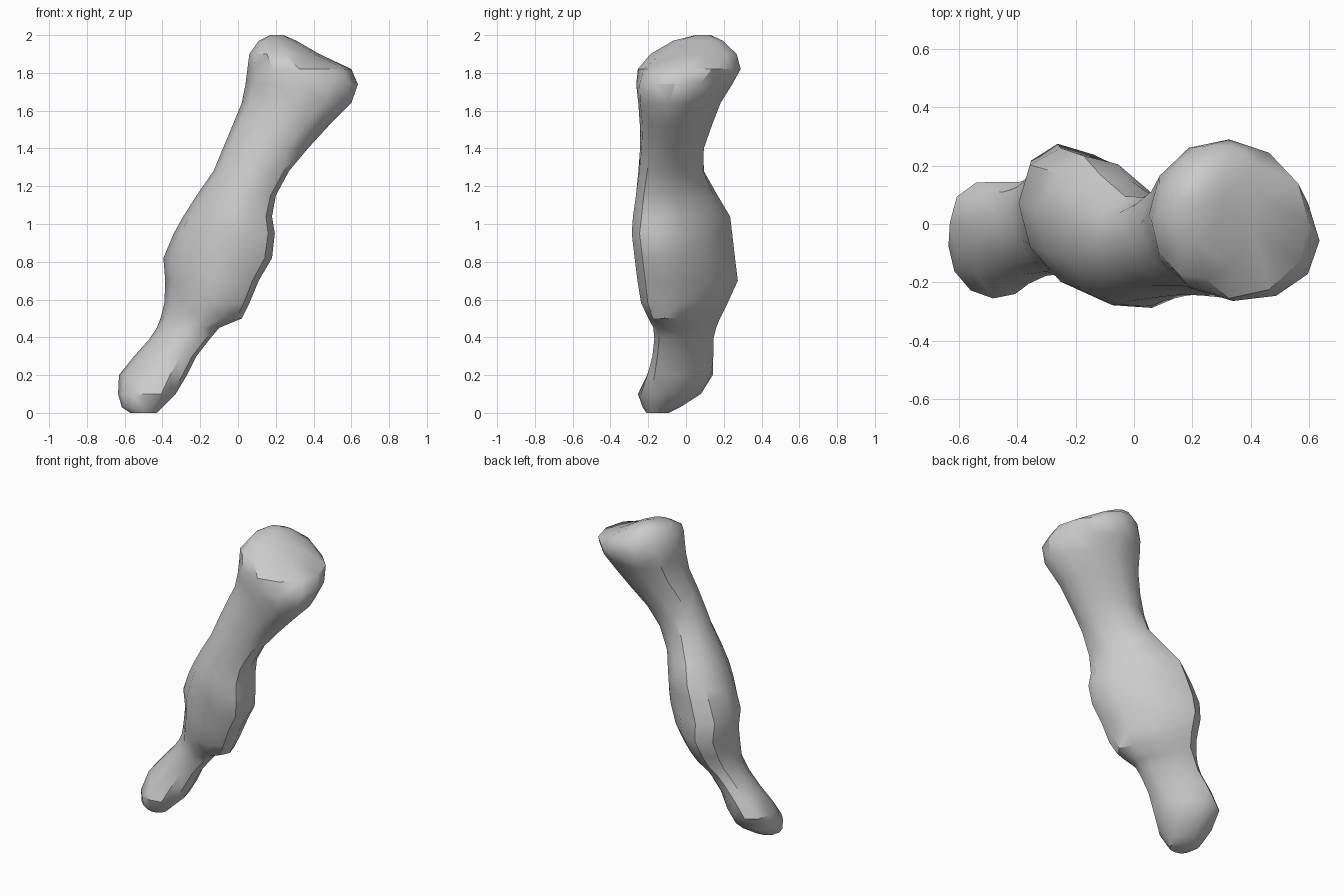
import bpy, bmesh, math

cube = bpy.data.objects.get("Cube")
if cube:
    bpy.data.objects.remove(cube, do_unlink=True)

SIDES = 12

# Each level: height, x range, y range, skew of the oval
LEVELS = [
    (0.0, -.57, -.43, -.21, -.09, -.1),
    (.03, -.615, -.4, -.23, -.03, -.1),
    (.1, -.635, -.33, -.255, .08, -.1),
    (.2, -.63, -.27, -.21, .145, -.3),
    (.3, -.55, -.22, -.18, .145, -.4),
    (.39, -.47, -.15, -.17, .145, -.4),
    (.45, -.43, -.1, -.175, .16, -.4),
    (.5, -.41, .02, -.2, .18, -.45),
    (.58, -.39, .06, -.24, .22, -.42),
    (.7, -.385, .11, -.26, .275, -.42),
    (.82, -.395, .18, -.275, .26, -.42),
    (.95, -.34, .195, -.29, .245, -.42),
    (1.04, -.29, .18, -.285, .235, -.38),
    (1.15, -.22, .2, -.27, .17, -.35),
    (1.28, -.13, .27, -.255, .1, -.25),
    (1.4, -.08, .37, -.245, .1, -.2),
    (1.52, -.03, .48, -.245, .14, -.15),
    (1.64, .02, .6, -.255, .19, -.2),
    (1.74, .04, .635, -.265, .25, -.15),
    (1.82, .05, .6, -.255, .29, -.05),
    (1.9, .06, .43, -.19, .275, .2),
    (1.97, .11, .31, -.07, .2, .2),
    (2.0, .17, .24, .05, .13, 0),
]


def add_ring(bm, level):
    """Skewed oval lying flat, flatter on its back right side."""
    z, x0, x1, y0, y1, skew = level
    ring = []
    for i in range(SIDES):
        t = math.tau * i / SIDES
        turn = skew * (1 + .4 * math.cos(t - math.pi / 4))
        x = (x0 + x1) / 2 + (x1 - x0) / 2 * math.cos(t)
        y = (y0 + y1) / 2 + (y1 - y0) / 2 * math.sin(t + turn)
        ring.append(bm.verts.new((x, y, z)))
    return ring


def flat_material(name, value):
    mat = bpy.data.materials.new(name)
    mat.use_nodes = True
    color = (value, value, value, 1)
    mat.diffuse_color = color
    for node in mat.node_tree.nodes:
        if node.type == "BSDF_PRINCIPLED":
            node.inputs["Base Color"].default_value = color
    return mat


# Loft the bone shaft and both knuckle ends
bm = bmesh.new()
rings = [add_ring(bm, level) for level in LEVELS]
for low, high in zip(rings, rings[1:]):
    for i in range(SIDES):
        j = (i + 1) % SIDES
        bm.faces.new((low[i], low[j], high[j], high[i]))
bm.faces.new(list(reversed(rings[0])))
bm.faces.new(rings[-1])

# Facet the surface
bmesh.ops.triangulate(bm, faces=bm.faces[:], quad_method="SHORT_EDGE")
bmesh.ops.recalc_face_normals(bm, faces=bm.faces[:])

mesh = bpy.data.meshes.new("bone")
bm.to_mesh(mesh)
bm.free()
mesh.materials.append(flat_material("light grey", .6))

bone = bpy.data.objects.new("bone", mesh)
bpy.context.collection.objects.link(bone)
bpy.ops.object.select_all(action="DESELECT")
bone.select_set(True)
bpy.context.view_layer.objects.active = bone
bpy.ops.object.shade_smooth_by_angle(angle=math.radians(38))
